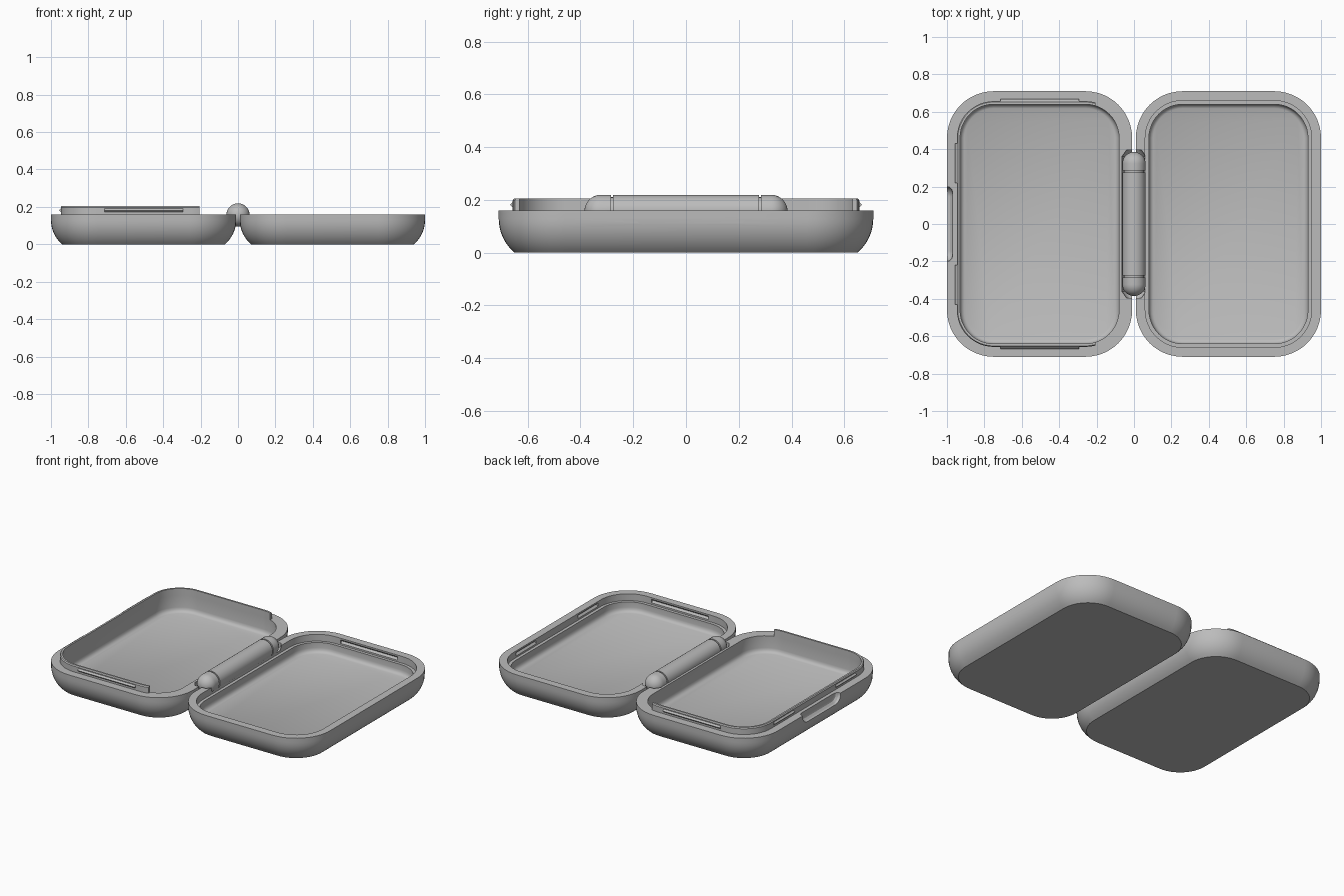
import bpy
import bmesh
from math import sin, cos, pi, radians
from mathutils import Matrix

cube = bpy.data.objects.get("Cube")
if cube:
    bpy.data.objects.remove(cube)

GREY = (0.5, 0.5, 0.5, 1)
mat = bpy.data.materials.new("matte grey")
mat.use_nodes = True
mat.diffuse_color = GREY
mat.node_tree.nodes["Principled BSDF"].inputs["Base Color"].default_value = GREY

# Overall sizes
HX, HY, CORNER, RIM = 0.495, 0.71, 0.25, 0.16
CENTRE = 0.505
HINGE_Z, HINGE_R = 0.157, 0.062
RIDGE_END = -0.205


def move(x=0, y=0, z=0):
    return Matrix.Translation((x, y, z))


def outline(hx, hy, r, inset, steps=12):
    """Rounded rectangle, pulled inwards by inset."""
    points = []
    for k, (sx, sy) in enumerate(((1, 1), (-1, 1), (-1, -1), (1, -1))):
        for i in range(steps + 1):
            a = (k + i / steps) * pi / 2
            points.append((sx * (hx - r) + (r - inset) * cos(a),
                           sy * (hy - r) + (r - inset) * sin(a)))
    return points


def loft(hx, hy, r, profile, closed=False):
    """Skin rounded rectangles along a profile of (inset, height)."""
    bm = bmesh.new()
    rings = [[bm.verts.new((x, y, z)) for x, y in outline(hx, hy, r, inset)]
             for inset, z in profile]
    pairs = list(zip(rings, rings[1:]))
    if closed:
        pairs.append((rings[-1], rings[0]))
    else:
        bm.faces.new(rings[0])
        bm.faces.new(rings[-1])
    for low, high in pairs:
        for i in range(len(low)):
            j = (i + 1) % len(low)
            bm.faces.new((low[i], low[j], high[j], high[i]))
    bmesh.ops.remove_doubles(bm, verts=bm.verts, dist=0.00001)
    return bm


def finish(name, bm, matrix):
    bm.transform(matrix)
    bmesh.ops.recalc_face_normals(bm, faces=bm.faces)
    mesh = bpy.data.meshes.new(name)
    bm.to_mesh(mesh)
    bm.free()
    mesh.materials.append(mat)
    obj = bpy.data.objects.new(name, mesh)
    bpy.context.collection.objects.link(obj)
    return obj


def select(obj):
    bpy.ops.object.select_all(action="DESELECT")
    obj.select_set(True)
    bpy.context.view_layer.objects.active = obj


def smooth(obj):
    select(obj)
    bpy.ops.object.shade_smooth_by_angle(angle=radians(30))


def cut(obj, cutter):
    cutter.hide_render = True
    select(obj)
    mod = obj.modifiers.new("cut", "BOOLEAN")
    mod.operation = "DIFFERENCE"
    mod.solver = "EXACT"
    mod.object = cutter
    bpy.ops.object.modifier_apply(modifier=mod.name)
    bpy.data.objects.remove(cutter)


def snap_bars(name, side, inset, z, size):
    """Diamond bars: one on each short wall, two on the outer long wall."""
    bars = []
    y_wall = HY - inset
    x_wall = side * (CENTRE + HX - inset)
    places = [(side * CENTRE, s * y_wall, 0.42, "Y") for s in (-1, 1)]
    places += [(x_wall, s * 0.325, 0.21, "X") for s in (-1, 1)]
    for x, y, length, axis in places:
        bm = bmesh.new()
        bmesh.ops.create_cone(bm, cap_ends=True, segments=4, radius1=size,
                              radius2=size, depth=length)
        bars.append(finish(name, bm, move(x, y, z) @ Matrix.Rotation(pi / 2, 4, axis)))
    return bars


# Shell profiles: shared rounded outside, then each tray's inside
outside = []
for i in range(9):
    t = radians(50) * (1 - i / 8)
    outside.append((0.168 * (1 - cos(t)), 0.129 * (1 - sin(t) / sin(radians(50)))))
outside.append((0, RIM))
fillet = [(0.07, 0.08), (0.073, 0.066), (0.08, 0.056), (0.092, 0.05)]
plain_inside = [(0.07, RIM)] + fillet
grooved_inside = [(0.05, RIM), (0.05, 0.115), (0.07, 0.115)] + fillet

for name, side, inside in (("right_tray", -1, plain_inside),
                           ("left_tray", 1, grooved_inside)):
    tray = finish(name, loft(HX, HY, CORNER, outside + inside), move(side * CENTRE))

    # Finger notch in the outer wall
    scoop = [(0.03, 0), (0.015, 0.004), (0.004, 0.015), (0, 0.03), (0, 0.06)]
    notch = finish("notch_cutter", loft(0.06, 0.2, 0.055, scoop),
                   move(side * 0.97, 0, RIM) @ Matrix.Rotation(side * pi / 2, 4, "Y"))
    cut(tray, notch)

    # Seat for the hinge
    seat = [(0.025, -0.395), (0, -0.36), (0, 0.36), (0.025, 0.395)]
    r = HINGE_R + 0.003
    cut(tray, finish("hinge_seat_cutter", loft(r, r, r, seat),
                     move(z=HINGE_Z) @ Matrix.Rotation(-pi / 2, 4, "X")))

    # Slots that receive the snap bars
    if side == 1:
        for slot in snap_bars("slot_cutter", side, 0.05, 0.138, 0.012):
            cut(tray, slot)
    smooth(tray)

# Raised lip on the plain tray, open towards the hinge
lip_profile = [(0.053, 0.155), (0.053, 0.198), (0.058, 0.205),
               (0.07, 0.205), (0.07, 0.155)]
lip = loft(HX, HY, CORNER, lip_profile, closed=True)
bmesh.ops.bisect_plane(lip, geom=lip.verts[:] + lip.edges[:] + lip.faces[:],
                       plane_co=(RIDGE_END + CENTRE, 0, 0), plane_no=(1, 0, 0),
                       clear_outer=True)
bmesh.ops.holes_fill(lip, edges=[e for e in lip.edges if e.is_boundary])
smooth(finish("lip", lip, move(-CENTRE)))
snap_bars("snap_bar", -1, 0.053, 0.182, 0.01)

# Hinge: barrel, inner pin and two domed knuckles
dome = [(0, 0.285)] + [(HINGE_R * (1 - cos(a)), 0.323 + HINGE_R * sin(a))
                       for a in (radians(d) for d in range(0, 89, 8))]
hinge_parts = [("hinge_barrel", [(0, -0.276), (0, 0.276)], -1),
               ("hinge_pin", [(0.009, -0.3), (0.009, 0.3)], -1),
               ("hinge_knuckle_back", dome, -1),
               ("hinge_knuckle_front", dome, 1)]
for name, profile, turn in hinge_parts:
    part = finish(name, loft(HINGE_R, HINGE_R, HINGE_R, profile),
                  move(z=HINGE_Z) @ Matrix.Rotation(turn * pi / 2, 4, "X"))
    smooth(part)
